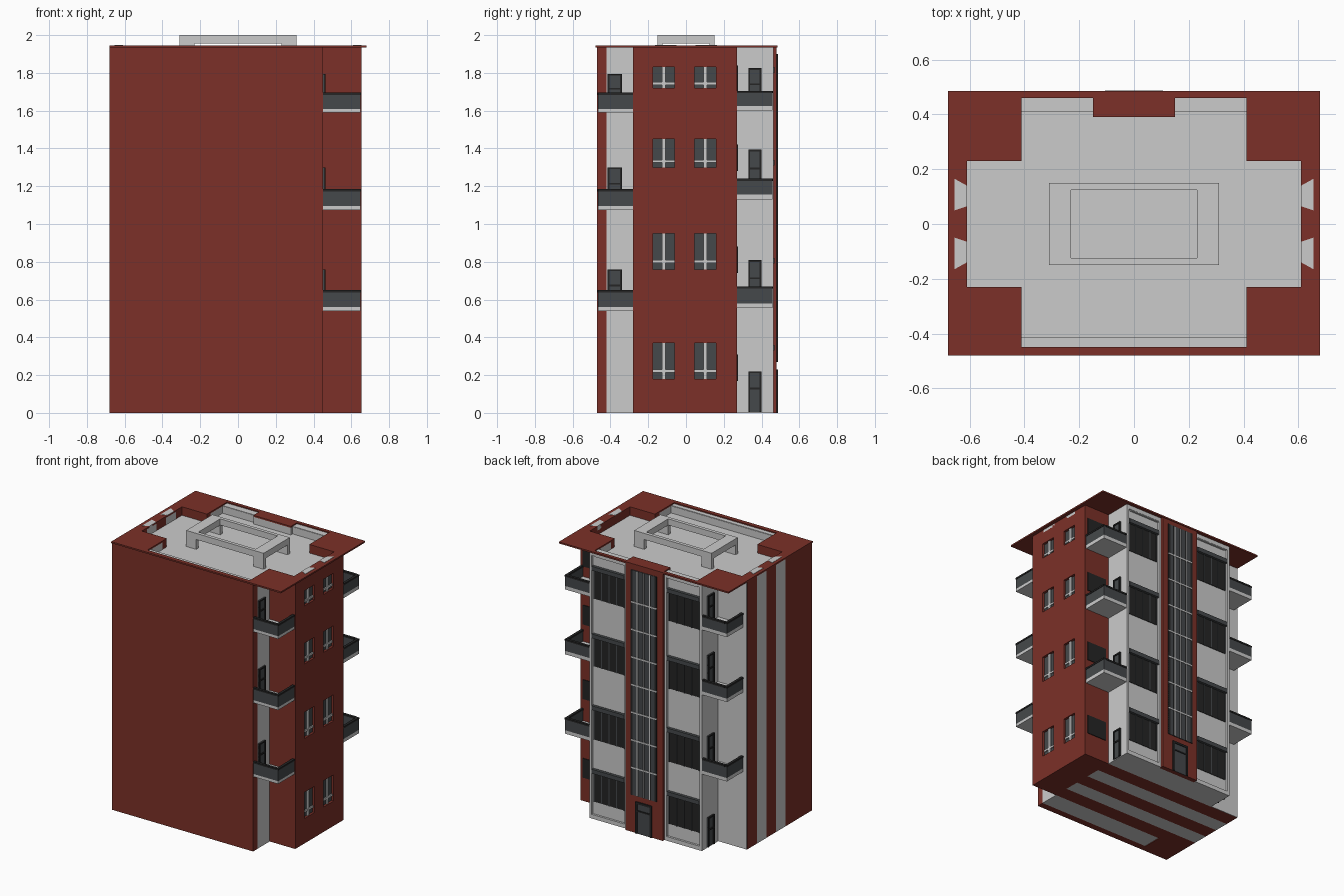
import bpy, bmesh
from mathutils import Matrix, Vector

cube = bpy.data.objects.get("Cube")
if cube:
    bpy.data.objects.remove(cube, do_unlink=True)


def material(name, colour):
    m = bpy.data.materials.new(name)
    m.use_nodes = True
    m.diffuse_color = (*colour, 1)
    m.node_tree.nodes["Principled BSDF"].inputs["Base Color"].default_value = (*colour, 1)
    return m


RED = material("brick_red", (.2, .03, .021))
DARK = material("dark_panel", (.06, .066, .07))
BLACK = material("black_frame", (.018, .018, .018))
GREY = None
TOP = 1.935       # underside of the roof plate
FLOOR = 1.88      # sunken roof floor


def finish(name, bm, mat):
    bmesh.ops.recalc_face_normals(bm, faces=bm.faces)
    me = bpy.data.meshes.new(name)
    bm.to_mesh(me)
    bm.free()
    ob = bpy.data.objects.new(name, me)
    bpy.context.collection.objects.link(ob)
    if mat:
        me.materials.append(mat)
    return ob


def boxes(name, items, mat=GREY):
    """Each item is x0, x1, y0, y1, z0, z1."""
    bm = bmesh.new()
    for b in items:
        lo, hi = Vector(b[::2]), Vector(b[1::2])
        size = Matrix.Diagonal([abs(d) for d in hi - lo]).to_4x4()
        bmesh.ops.create_cube(bm, size=1, matrix=Matrix.Translation((lo + hi) / 2) @ size)
    return finish(name, bm, mat)


def prism(name, loops, z0, z1, mat=GREY):
    """Extrude an outline, with further loops as holes."""
    bm = bmesh.new()
    for loop in loops:
        vs = [bm.verts.new((x, y, z0)) for x, y in loop]
        for a, b in zip(vs, vs[1:] + vs[:1]):
            bm.edges.new((a, b))
    bmesh.ops.triangle_fill(bm, use_beauty=True, use_dissolve=False, edges=bm.edges[:])
    geo = bmesh.ops.extrude_face_region(bm, geom=bm.faces[:])["geom"]
    bmesh.ops.translate(bm, vec=(0, 0, z1 - z0),
                        verts=[v for v in geo if isinstance(v, bmesh.types.BMVert)])
    return finish(name, bm, mat)


def cut(target, cutter):
    mod = target.modifiers.new("cut", 'BOOLEAN')
    mod.operation, mod.solver, mod.object = 'DIFFERENCE', 'EXACT', cutter
    bpy.context.view_layer.objects.active = target
    bpy.ops.object.modifier_apply(modifier=mod.name)


def cross(front, back):
    """Stepped roof opening with a notch for the stair tower."""
    half = [(.41, -front), (.41, -.23), (.61, -.23), (.61, .23),
            (.41, .23), (.41, back), (.15, back), (.15, .39)]
    return half + [(-x, y) for x, y in reversed(half)]


# Building masses
edges = [.27 - .11 * i for i in range(6)]
bands = [(-.68, .45, b, a, 0, TOP) for a, b in zip(edges, edges[1:])]
red_bands = boxes("red_bands", bands[::2], RED)
grey_bands = boxes("grey_bands", bands[1::2])
core = boxes("main_walls", [(-.45, .45, -.42, -.28, 0, TOP), (-.45, .45, .27, .447, 0, TOP)])
wing = boxes("side_wing", [(.45, .655, -.28, .27, 0, TOP)], RED)
boxes("front_wall", [(-.455, .45, -.47, -.42, 0, TOP)], RED)
boxes("front_end_wall", [(-.68, -.455, -.47, -.28, 0, TOP)], RED)
boxes("wing_back_facing", [(-.678, -.45, .27, .274, 0, TOP)])

# Sunken roof
recess = prism("roof_cutter", [cross(.415, .41)], FLOOR, 2.1)
for part in (red_bands, grey_bands, core, wing):
    cut(part, recess)
bpy.data.objects.remove(recess, do_unlink=True)
prism("roof_floor", [cross(.415, .41)], FLOOR - .01, FLOOR + .004)
outer = [(-.68, -.48), (.68, -.48), (.68, .485), (-.68, .485)]
prism("roof_plate", [outer, cross(.45, .46)], TOP, TOP + .011, RED)
boxes("roof_ledges", [(-.41, .41, -.45, -.418, 1.9, TOP + .003),
                      (-.41, -.15, .412, .46, 1.9, TOP + .003),
                      (.15, .41, .412, .46, 1.9, TOP + .003)])
for sx in (1, -1):
    for sy in (1, -1):
        pts = [(.61, .065), (.655, .05), (.655, .165), (.61, .14)]
        prism("parapet_inset", [[(sx * x, sy * y) for x, y in pts]], TOP - .02, TOP + .013)

# Roof frame on four legs
prism("roof_frame", [[(-.31, -.15), (.31, -.15), (.31, .15), (-.31, .15)],
                     [(-.23, -.125), (.23, -.125), (.23, .125), (-.23, .125)]], 1.955, 2)
boxes("roof_frame_legs", [(sx * .23, sx * .31, sy * .125, sy * .15, FLOOR, 1.956)
                          for sx in (1, -1) for sy in (1, -1)])

# Recessed wing windows
holes, glass, bars = [], [], []
for z0, z1 in ((.18, .37), (.76, .95), (1.3, 1.45), (1.72, 1.83)):
    for y0 in (-.175, .045):
        y1, mid, rail = y0 + .115, y0 + .0575, z0 + (z1 - z0) * .22
        holes.append((.635, .7, y0, y1, z0, z1))
        glass.append((.63, .638, y0, y1, z0, z1))
        bars += [(.636, .648, mid - .009, mid + .009, z0, z1),
                 (.636, .646, y0, y1, rail - .007, rail + .007)]
window_cutter = boxes("window_cutter", holes)
cut(wing, window_cutter)
bpy.data.objects.remove(window_cutter, do_unlink=True)
boxes("wing_window_glass", glass, DARK)
boxes("wing_window_bars", bars)
boxes("wing_back_windows", [(.475, .635, .265, .275, z, z + .14)
                            for z in (.17, .74, 1.28, 1.7)], BLACK)


# Balconies
def balcony(s, wall, out, z, slab, top):
    t = .012 if out > wall else -.012
    xi, xo = s * .45, s * .648
    boxes("balcony_slab", [(xi, xo, wall, out, z, z + slab)])
    boxes("balcony_panels", [(xo - s * .012, xo, wall, out, z + slab, top - .012),
                             (xi, xo - s * .012, out - t, out, z + slab, top - .012)], DARK)
    boxes("balcony_rail", [(xo - s * .016, xo + s * .003, wall, out, top - .012, top),
                           (xi, xo - s * .016, out - t * 1.3, out + t / 4, top - .012, top)], BLACK)


# Side doors
def side_door(s, y0, y1, z0, z1):
    x, f, mid = s * .45, .01, z0 + (z1 - z0) * .6
    boxes("door_leaf", [(x, x + s * .006, y0, y1, z0, z1)], DARK)
    boxes("door_frame", [(x, x + s * .012, y0, y0 + f, z0, z1),
                         (x, x + s * .012, y1 - f, y1, z0, z1),
                         (x, x + s * .012, y0 + f, y1 - f, z1 - f, z1),
                         (x, x + s * .012, y0 + f, y1 - f, mid - f, mid)], BLACK)


for z, top, door in ((.54, .65, .76), (1.075, 1.185, 1.3), (1.59, 1.695, 1.795)):
    balcony(1, -.28, -.466, z, .02, top)
    side_door(1, -.415, -.34, z + .02, door)
for s in (1, -1):
    side_door(s, .33, .4, .005, .22)
    for z, top, door in ((.555, .67, .81), (1.13, 1.24, 1.395), (1.6, 1.705, 1.825)):
        balcony(s, .27, .458, z, .025, top)
        side_door(s, .33, .4, z + .025, door)

# Rear facade frames and windows
for s in (1, -1):
    a, b = s * .15, s * .45
    boxes("rear_frame", [(a, a + s * .018, .44, .462, 0, TOP),
                         (b - s * .018, b, .44, .462, 0, TOP),
                         (a + s * .018, b - s * .018, .44, .462, 0, .03),
                         (a + s * .018, b - s * .018, .44, .462, TOP - .03, TOP)])
    for z0, z1 in ((.12, .36), (.57, .82), (1.1, 1.34), (1.59, 1.83)):
        w0, w1 = s * .18, s * .42
        boxes("rear_window", [(w0, w1, .44, .45, z0, z1)], BLACK)
        boxes("rear_window_header", [(w0 - s * .01, w1 + s * .01, .44, .468, z1 - .03, z1)], DARK)
        boxes("rear_window_mullions",
              [(s * (.18 + .06 * i) - .003, s * (.18 + .06 * i) + .003, .44, .454, z0, z1 - .03)
               for i in range(5)], DARK)

# Stair tower with glazing and entrance
boxes("stair_tower", [(-.15, .15, .4, .48, 0, TOP)], RED)
boxes("tower_glass", [(-.105, .105, .47, .484, .27, 1.9)], DARK)
boxes("tower_black_mullions", [(x - .008, x + .008, .47, .486, .27, 1.9)
                               for x in (-.097, -.05, 0, .05, .097)], BLACK)
boxes("tower_bars", [(-.105, .105, .47, .488, z - .005, z + .005)
                     for z in [.47 + .2 * i for i in range(7)]]
      + [(x - .003, x + .003, .47, .488, .27, 1.9) for x in (-.05, 0, .05)])
boxes("entrance_door", [(-.06, .06, .47, .483, 0, .22)], DARK)
boxes("entrance_frame", [(-.065, -.05, .47, .488, 0, .23), (.05, .065, .47, .488, 0, .23),
                         (-.05, .05, .47, .488, .215, .23), (-.05, .05, .47, .488, .16, .17)], BLACK)
